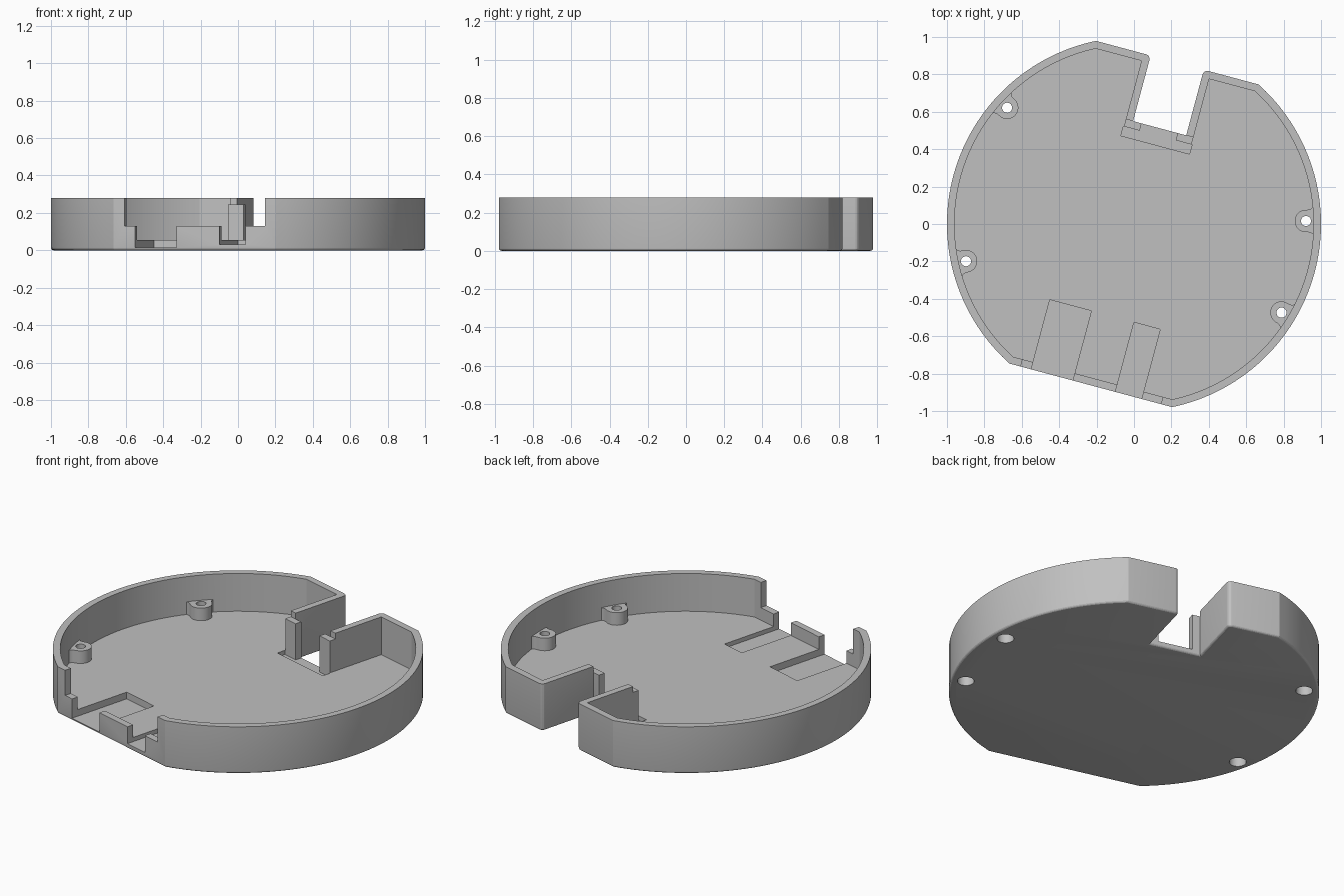
import bpy
import bmesh
from math import radians, sin, cos, acos, asin, pi
from mathutils import Matrix, Vector

if "Cube" in bpy.data.objects:
    bpy.data.objects.remove(bpy.data.objects["Cube"], do_unlink=True)

HEIGHT, FLOOR = 0.28, 0.055
WALL = 0.04
FLAT = 0.893          # distance of the front and back flats
NOTCH, NOTCH_END = 0.147, 0.53

grey = bpy.data.materials.new("light_grey")
grey.use_nodes = True
grey.diffuse_color = (0.53, 0.53, 0.53, 1)
grey.node_tree.nodes["Principled BSDF"].inputs["Base Color"].default_value = grey.diffuse_color


def prism(name, points, z0, z1, bottom_round=0.0):
    """Extrude a flat counter-clockwise outline from z0 to z1."""
    bm = bmesh.new()
    base = bm.faces.new([bm.verts.new((x, y, z0)) for x, y in points])
    rim = list(base.edges)
    new = bmesh.ops.extrude_face_region(bm, geom=[base], use_keep_orig=True)["geom"]
    bmesh.ops.translate(bm, vec=(0, 0, z1 - z0),
                        verts=[g for g in new if isinstance(g, bmesh.types.BMVert)])
    bmesh.ops.recalc_face_normals(bm, faces=bm.faces)
    if bottom_round:
        bmesh.ops.bevel(bm, geom=rim, offset=bottom_round, segments=4,
                        profile=0.5, affect='EDGES')
    mesh = bpy.data.meshes.new(name)
    bm.to_mesh(mesh)
    bm.free()
    mesh.materials.append(grey)
    obj = bpy.data.objects.new(name, mesh)
    bpy.context.collection.objects.link(obj)
    return obj


def box(name, x0, x1, y0, y1, z0, z1):
    return prism(name, [(x0, y0), (x1, y0), (x1, y1), (x0, y1)], z0, z1)


def arc(cx, cy, r, a0, a1, n):
    return [(cx + r * cos(a0 + (a1 - a0) * i / n),
             cy + r * sin(a0 + (a1 - a0) * i / n)) for i in range(n + 1)]


def combine(target, tool, operation='DIFFERENCE'):
    mod = target.modifiers.new("combine", 'BOOLEAN')
    mod.operation, mod.solver, mod.object = operation, 'EXACT', tool
    bpy.context.view_layer.objects.active = target
    bpy.ops.object.modifier_apply(modifier=mod.name)
    bpy.data.objects.remove(tool, do_unlink=True)


def outline(radius, flat, notch, notch_end, corner):
    """Round body with two flats and a slot at the back, symmetric about x."""
    a = asin(flat / radius)
    right = arc(0, 0, radius, -a, a, 42)
    if corner:
        right += arc(notch + corner, flat - corner, corner, pi / 2, pi, 4)
    else:
        right.append((notch, flat))
    right.append((notch, notch_end))
    return right + [(-x, y) for x, y in reversed(right)]


# Shell: solid body hollowed out around the slot
tray = prism("tray", outline(1.0, FLAT, NOTCH, NOTCH_END, 0.025), 0, HEIGHT, 0.015)
combine(tray, prism("hollow", outline(1.0 - WALL, FLAT - WALL, NOTCH + WALL,
                                      NOTCH_END - WALL, 0), FLOOR, 0.5))

# Screw bosses flaring into the wall
boss_angles = [radians(d) for d in (16, -16, 152.5, -152.5)]
flare = arc(0.01, 0.095, 0.035, -pi / 2, 0, 5)
side = flare + [(0.055, 0.095)]
boss_outline = (arc(0, 0, 0.06, pi / 2, 3 * pi / 2, 16)
                + [(x, -y) for x, y in side] + list(reversed(side)))
for angle in boss_angles:
    boss = prism("boss", boss_outline, 0.03, 0.13)
    boss.data.transform(Matrix.Rotation(angle, 4, 'Z') @ Matrix.Translation((0.92, 0, 0)))
    # Trim the flare so that it stays within the outer wall
    combine(boss, prism("boss_trim", arc(0, 0, 0.985, 0, 2 * pi * 119 / 120, 119),
                        -0.1, 0.5), 'INTERSECT')
    combine(tray, boss, 'UNION')

# Screw holes with wider counterbores underneath
for angle in boss_angles:
    cx, cy = 0.92 * cos(angle), 0.92 * sin(angle)
    for r, z0, z1 in ((0.027, -0.1, 0.3), (0.046, -0.1, 0.07)):
        combine(tray, prism("hole", arc(cx, cy, r, 0, 2 * pi * 23 / 24, 23), z0, z1))

# Front opening, connector pockets, slot pocket, slot window and lowered posts
for cut in (
    ("front_opening", -0.388, 0.388, -1.1, -0.8, 0.13, 0.5),
    ("wide_pocket", -0.33, -0.1, -1.1, -0.508, 0.015, 0.4),
    ("narrow_pocket", 0.136, 0.281, -1.1, -0.508, 0.03, 0.4),
    ("slot_pocket", -0.19, 0.19, 0.438, 0.49, 0.03, 0.2),
    ("slot_window", -0.1, 0.1, 0.47, 0.6, 0.03, 0.5),
    ("post_tops", -0.2, 0.2, 0.47, NOTCH_END, 0.245, 0.5),
):
    combine(tray, box(*cut))

# Turn the tray and shade the curved walls smoothly
tray.data.transform(Matrix.Rotation(radians(-15), 4, 'Z'))
bpy.ops.object.select_all(action='DESELECT')
tray.select_set(True)
bpy.context.view_layer.objects.active = tray
bpy.ops.object.shade_smooth_by_angle(angle=radians(20))
